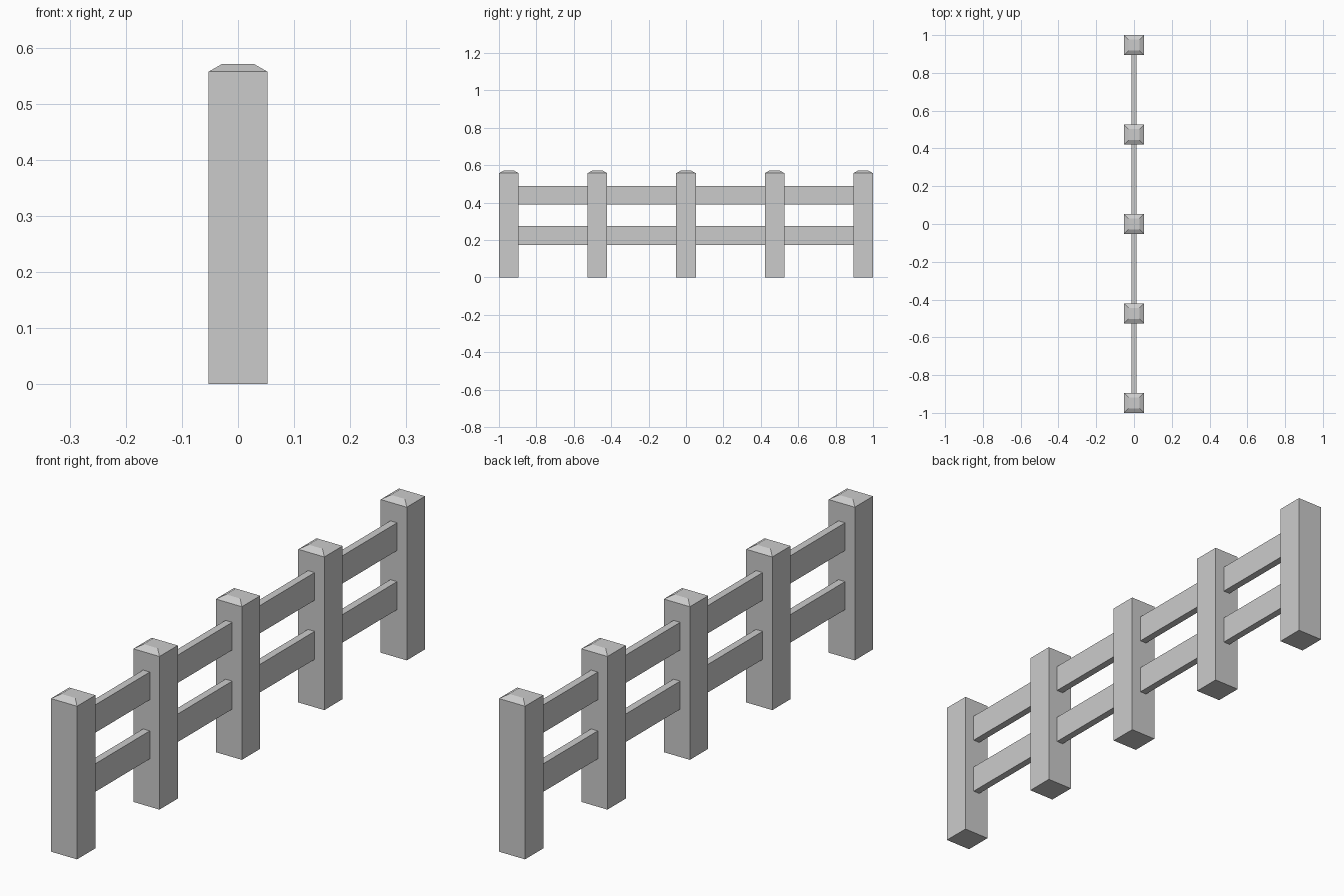
import bpy, bmesh

if "Cube" in bpy.data.objects:
    bpy.data.objects.remove(bpy.data.objects["Cube"])

POST_HALF = 0.0525
CAP_HALF = 0.028
SPACING = 0.47375
POST_Y = [(i - 2) * SPACING for i in range(5)]


def finish(name, bm):
    bmesh.ops.recalc_face_normals(bm, faces=bm.faces)
    mesh = bpy.data.meshes.new(name)
    bm.to_mesh(mesh)
    bm.free()
    obj = bpy.data.objects.new(name, mesh)
    bpy.context.collection.objects.link(obj)
    return obj


def post(name, y):
    # Square post whose top tapers to a small flat cap
    bm = bmesh.new()
    rings = []
    for half, z in [(POST_HALF, 0), (POST_HALF, 0.557), (CAP_HALF, 0.571)]:
        rings.append([bm.verts.new((sx * half, sy * half, z))
                      for sx, sy in [(-1, -1), (1, -1), (1, 1), (-1, 1)]])
    for low, high in zip(rings, rings[1:]):
        for i in range(4):
            j = (i + 1) % 4
            bm.faces.new((low[i], low[j], high[j], high[i]))
    bm.faces.new(rings[0])
    bm.faces.new(rings[-1])
    finish(name, bm).location.y = y


def rail(name, y0, y1, z0, z1):
    # Thin flat board filling the bay between two posts
    bm = bmesh.new()
    bmesh.ops.create_cube(bm, size=1)
    bmesh.ops.scale(bm, vec=(0.027, y1 - y0, z1 - z0), verts=bm.verts)
    finish(name, bm).location = (0, (y0 + y1) / 2, (z0 + z1) / 2)


# Five posts
for i, y in enumerate(POST_Y):
    post(f"post_{i + 1}", y)

# Upper and lower rails in each bay
for i, (a, b) in enumerate(zip(POST_Y, POST_Y[1:])):
    rail(f"lower_rail_{i + 1}", a + POST_HALF, b - POST_HALF, 0.174, 0.276)
    rail(f"upper_rail_{i + 1}", a + POST_HALF, b - POST_HALF, 0.389, 0.490)
